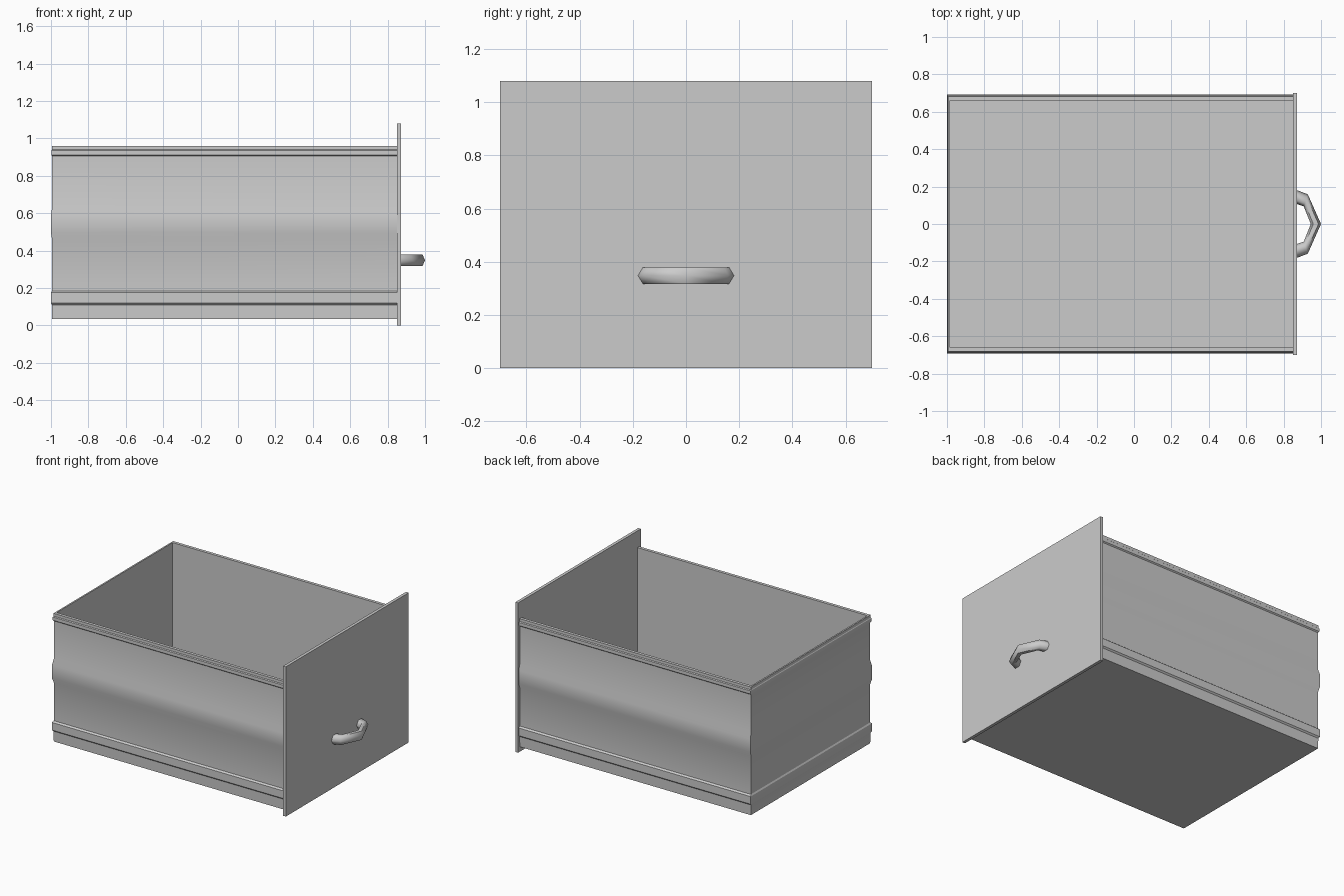
import bpy, bmesh, math

if "Cube" in bpy.data.objects:
    bpy.data.objects.remove(bpy.data.objects["Cube"])


def finish(bm, name, angle=None):
    bmesh.ops.recalc_face_normals(bm, faces=bm.faces[:])
    me = bpy.data.meshes.new(name)
    bm.to_mesh(me)
    bm.free()
    ob = bpy.data.objects.new(name, me)
    bpy.context.collection.objects.link(ob)
    if angle:
        bpy.ops.object.select_all(action='DESELECT')
        bpy.context.view_layer.objects.active = ob
        ob.select_set(True)
        bpy.ops.object.shade_smooth_by_angle(angle=math.radians(angle))
    return ob


def loft(bm, rings, closed):
    # join consecutive rings of points with quads
    vs = [[bm.verts.new(p) for p in r] for r in rings]
    n = len(vs[0])
    for a, b in zip(vs, vs[1:]):
        for i in range(n if closed else n - 1):
            j = (i + 1) % n
            bm.faces.new((a[i], a[j], b[j], b[i]))
    return vs


# Drawer tray: ribbed wall profile (inset from outermost face, height),
# from the underside up the outside, over the rim and down to the floor
FRONT_X, BACK_X, SIDE_Y = 0.855, -1.0, 0.692
profile = [(0.012, 0.035), (0.010, 0.11), (0.0, 0.12), (0.0, 0.175),
           (0.012, 0.185), (0.012, 0.46), (0.0, 0.495), (0.0, 0.59),
           (0.012, 0.63), (0.012, 0.905), (0.004, 0.912), (0.004, 0.935),
           (0.010, 0.94), (0.010, 0.96), (0.032, 0.96), (0.032, 0.05)]
rings = []
for d, z in profile:
    x, y = BACK_X + d * 0.5, SIDE_Y - d
    rings.append([(FRONT_X, -y, z), (x, -y, z), (x, y, z), (FRONT_X, y, z)])
bm = bmesh.new()
vs = loft(bm, rings, closed=False)
bm.faces.new(vs[0])    # underside
bm.faces.new(vs[-1])   # inner floor
finish(bm, "drawer_tray", 30)

# Front panel
bm = bmesh.new()
bmesh.ops.create_cube(bm, size=1)
for v in bm.verts:
    v.co = (0.861 + v.co.x * 0.022, v.co.y * 1.4, 0.54 + v.co.z * 1.08)
finish(bm, "front_panel")

# Pull handle: six-sided tube, mitred, as (outer, inner) xy pairs, mirrored in y
half = [((0.868, 0.182), (0.868, 0.108)), ((0.929, 0.159), (0.907, 0.095))]
tip = [((1.0, 0.0), (0.945, 0.0))]
mirrored = [tuple((x, -y) for x, y in pair) for pair in reversed(half)]
rings = []
for (ox, oy), (ix, iy) in half + tip + mirrored:
    ring = []
    for k in range(6):
        a = k * math.pi / 3
        t = 0.5 + 0.5 * math.cos(a)
        ring.append((ix + (ox - ix) * t, iy + (oy - iy) * t,
                     0.348 + 0.036 * math.sin(a)))
    rings.append(ring)
bm = bmesh.new()
vs = loft(bm, rings, closed=True)
bm.faces.new(vs[0])
bm.faces.new(vs[-1])
finish(bm, "pull_handle", 65)
